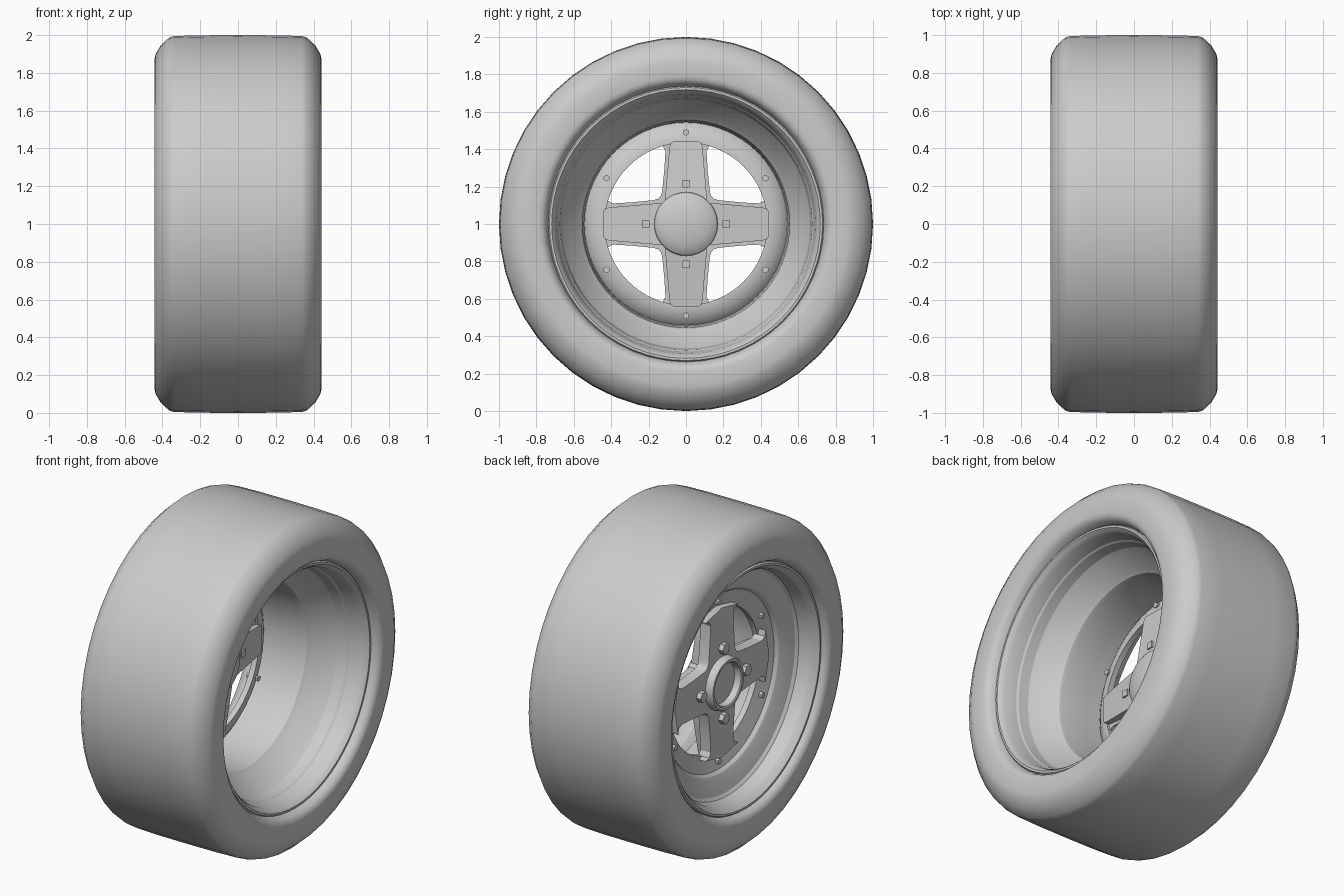
import bpy, bmesh
from math import sin, cos, pi, radians

if "Cube" in bpy.data.objects:
    bpy.data.objects.remove(bpy.data.objects["Cube"])

CZ = 1.0  # axle height


def finish(name, bm, angle=30):
    bmesh.ops.remove_doubles(bm, verts=bm.verts, dist=1e-5)
    bmesh.ops.recalc_face_normals(bm, faces=bm.faces)
    me = bpy.data.meshes.new(name)
    bm.to_mesh(me)
    bm.free()
    ob = bpy.data.objects.new(name, me)
    bpy.context.collection.objects.link(ob)
    bpy.ops.object.select_all(action='DESELECT')
    ob.select_set(True)
    bpy.context.view_layer.objects.active = ob
    bpy.ops.object.shade_smooth_by_angle(angle=radians(angle))
    return ob


def lathe(name, profile, n=64, closed=True, angle=30):
    """Spin (x, radius) points round the axle."""
    bm = bmesh.new()
    rings = []
    for k in range(n):
        a = 2 * pi * k / n
        rings.append([bm.verts.new((x, r * sin(a), CZ + r * cos(a))) for x, r in profile])
    m = len(profile)
    for k in range(n):
        p, q = rings[k], rings[(k + 1) % n]
        for i in range(m if closed else m - 1):
            j = (i + 1) % m
            bm.faces.new((p[i], p[j], q[j], q[i]))
    return finish(name, bm, angle)


def prism(bm, outline, x0, x1):
    """Extrude a (y, z) outline along x; x1 may be a function of (y, z)."""
    f1 = x1 if callable(x1) else (lambda y, z: x1)
    a = [bm.verts.new((x0, y, CZ + z)) for y, z in outline]
    b = [bm.verts.new((f1(y, z), y, CZ + z)) for y, z in outline]
    n = len(a)
    bm.faces.new(a)
    bm.faces.new(b[::-1])
    for i in range(n):
        j = (i + 1) % n
        bm.faces.new((a[i], b[i], b[j], a[j]))


def turn(pts, a):
    return [(y * cos(a) + z * sin(a), z * cos(a) - y * sin(a)) for y, z in pts]


def ngon(y, z, r, n, off=0.0):
    return [(y + r * cos(off + 2 * pi * i / n), z + r * sin(off + 2 * pi * i / n)) for i in range(n)]


# Tyre: flat tread, chamfered shoulders, flat sidewalls curling in to the rim
half = [(0.2, 0.999), (0.34, 0.995), (0.365, 0.987), (0.41, 0.945), (0.436, 0.90),
        (0.443, 0.87), (0.443, 0.79), (0.438, 0.768), (0.42, 0.75), (0.39, 0.738), (0.36, 0.73)]
tyre = [(-x, r) for x, r in reversed(half)] + [(0, 1.0)] + half
lathe("tyre", tyre, 48, angle=60)

# Rim: lip, shallow outer dish, coned mounting flange, deep stepped inner barrel
rim = [(-0.36, 0.735), (-0.40, 0.737), (-0.41, 0.73), (-0.41, 0.718), (-0.395, 0.705),
       (-0.37, 0.69), (-0.295, 0.676), (-0.28, 0.66), (-0.255, 0.57), (-0.245, 0.55),
       (-0.225, 0.535), (-0.195, 0.435), (-0.16, 0.435), (-0.16, 0.458), (-0.175, 0.50),
       (-0.195, 0.53), (-0.21, 0.542), (-0.10, 0.546), (0.05, 0.553), (0.075, 0.56),
       (0.095, 0.58), (0.20, 0.655), (0.215, 0.664), (0.275, 0.675), (0.285, 0.682),
       (0.36, 0.695), (0.38, 0.705), (0.395, 0.718), (0.395, 0.73), (0.385, 0.737), (0.35, 0.735)]
lathe("rim", rim, angle=20)

# Four-armed spoke plate with flared tips
right = [(0.16, 0.425), (0.125, 0.418), (0.110, 0.39), (0.115, 0.30), (0.128, 0.17), (0.136, 0.148)]
arm = [(-y, z) for y, z in reversed(right)] + [(0, 0.46)] + right
plate = []
for k in range(4):
    plate += turn(arm, k * pi / 2)
bm = bmesh.new()
prism(bm, plate, -0.245, -0.175)
finish("spoke_plate", bm)

# Rear spoke webs, thickening toward the hub
side = [(0.112, 0.13), (0.105, 0.22), (0.088, 0.41), (0.082, 0.432), (0.068, 0.44)]
web = side + [(-y, z) for y, z in reversed(side)]
bm = bmesh.new()
for k in range(4):
    prism(bm, turn(web, k * pi / 2), -0.20,
          lambda y, z: -0.145 + 0.10 * (0.44 - max(abs(y), abs(z))))
finish("spoke_webs", bm)

# Hub: open cap ring outside, dome inside
R = 0.17
dome = [(-0.115 + 0.05 * sin(t * pi / 12), R * cos(t * pi / 12)) for t in range(7)]
dome[-1] = (-0.065, 0.0)
lathe("hub", [(-0.225, 0.0), (-0.225, 0.12), (-0.285, 0.128), (-0.29, 0.135), (-0.29, 0.15),
              (-0.28, 0.157), (-0.25, 0.16), (-0.20, R)] + dome, closed=False)

# Wheel nuts outside with square stud heads inside
bm = bmesh.new()
for k in range(4):
    c = turn([(0, 0.215)], k * pi / 2)[0]
    prism(bm, ngon(*c, 0.034, 6), -0.275, -0.24)
    prism(bm, ngon(*c, 0.028, 4, pi / 4), -0.16, -0.112)
finish("wheel_nuts", bm)

# Flange bolts
bm = bmesh.new()
for k in range(6):
    c = turn([(0, 0.49)], k * pi / 3)[0]
    prism(bm, ngon(*c, 0.018, 6, pi / 2), -0.23, -0.155)
finish("flange_bolts", bm)
